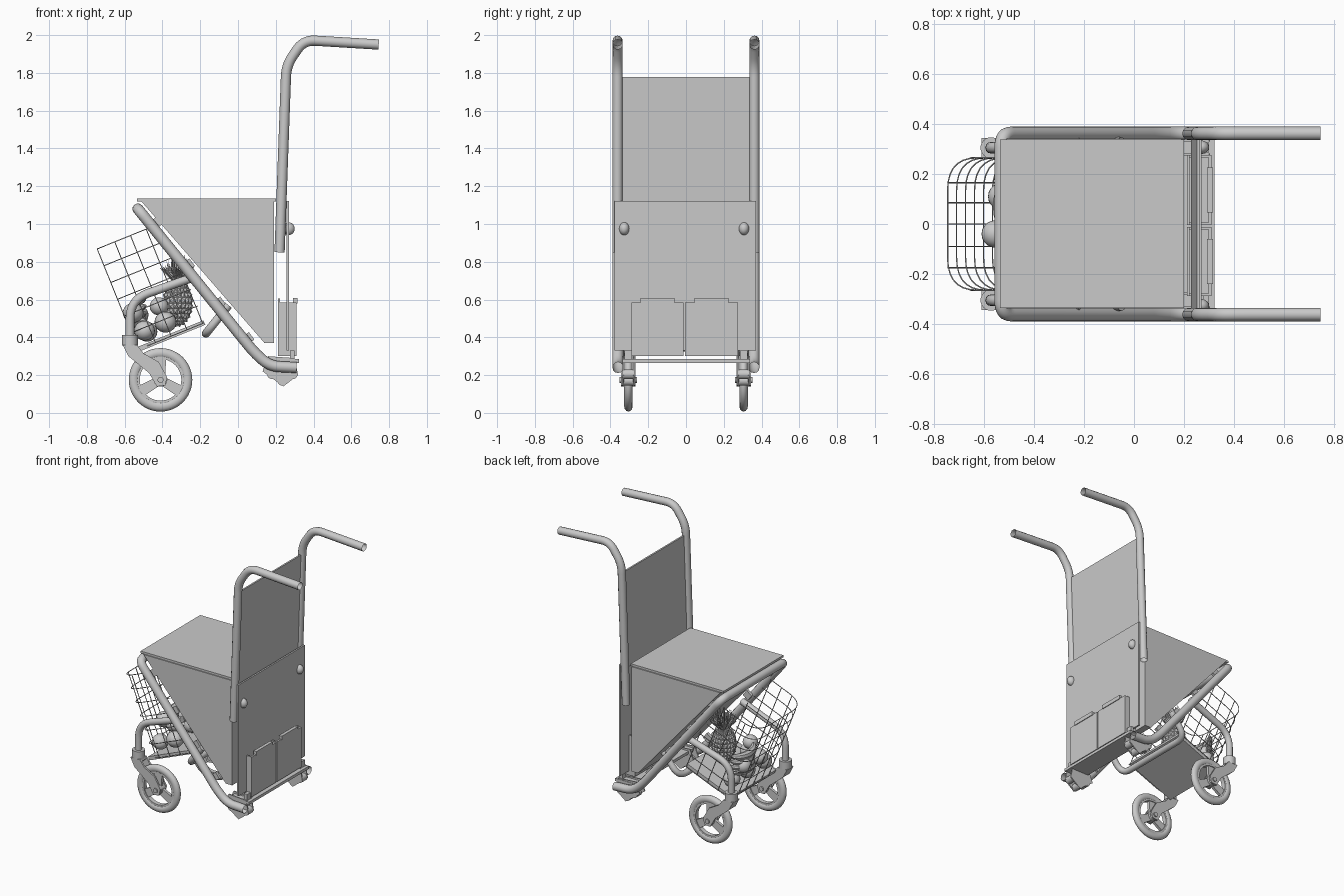
import bpy, bmesh, math, random
from mathutils import Vector, Matrix

random.seed(4)
cube = bpy.data.objects.get("Cube")
if cube:
    bpy.data.objects.remove(cube)

grey = bpy.data.materials.new("plain grey")
grey.use_nodes = True
grey.diffuse_color = (0.59, 0.59, 0.59, 1)
grey.node_tree.nodes["Principled BSDF"].inputs["Base Color"].default_value = (0.59, 0.59, 0.59, 1)


def finish(ob):
    if not ob.data.materials:
        ob.data.materials.append(grey)
    bpy.ops.object.select_all(action='DESELECT')
    ob.select_set(True)
    bpy.context.view_layer.objects.active = ob
    if ob.type == 'CURVE':
        bpy.ops.object.convert(target='MESH')
        ob = bpy.context.object
    bpy.ops.object.shade_smooth_by_angle(angle=math.radians(40))
    return ob


def from_bmesh(name, bm):
    bmesh.ops.recalc_face_normals(bm, faces=bm.faces[:])
    me = bpy.data.meshes.new(name)
    bm.to_mesh(me)
    bm.free()
    ob = bpy.data.objects.new(name, me)
    bpy.context.collection.objects.link(ob)
    return finish(ob)


def prism(name, xz, y0, y1):
    """Side profile extruded across the width."""
    bm = bmesh.new()
    face = bm.faces.new([bm.verts.new((x, y0, z)) for x, z in xz])
    new = bmesh.ops.extrude_face_region(bm, geom=[face])["geom"]
    bmesh.ops.translate(bm, verts=[g for g in new if isinstance(g, bmesh.types.BMVert)],
                        vec=(0, y1 - y0, 0))
    return from_bmesh(name, bm)


def box(name, x0, x1, y0, y1, z0, z1):
    return prism(name, [(x0, z0), (x1, z0), (x1, z1), (x0, z1)], y0, y1)


def cylinder(name, centre, r, length, axis='Y', sides=24):
    bm = bmesh.new()
    rot = Matrix.Rotation(math.pi / 2, 4, 'X') if axis == 'Y' else Matrix()
    bmesh.ops.create_cone(bm, cap_ends=True, segments=sides, radius1=r, radius2=r,
                          depth=length, matrix=Matrix.Translation(centre) @ rot)
    return from_bmesh(name, bm)


def lathe(name, centre, profile, steps=48):
    """Closed (radius, y) profile spun around the y axis."""
    bm = bmesh.new()
    vs = [bm.verts.new((r, y, 0)) for r, y in profile]
    edges = [bm.edges.new((vs[i], vs[i - 1])) for i in range(len(vs))]
    bmesh.ops.spin(bm, geom=vs + edges, cent=(0, 0, 0), axis=(0, 1, 0),
                   angle=math.tau, steps=steps)
    bmesh.ops.remove_doubles(bm, verts=bm.verts[:], dist=1e-4)
    bmesh.ops.translate(bm, verts=bm.verts[:], vec=centre)
    return from_bmesh(name, bm)


def rounded(points, r, n=7):
    """Path with its inner corners rounded."""
    pts = [Vector(p) for p in points]
    out = [pts[0]]
    for a, b, c in zip(pts, pts[1:], pts[2:]):
        d = min(r, (a - b).length * 0.49, (c - b).length * 0.49)
        p, q = b + (a - b).normalized() * d, b + (c - b).normalized() * d
        for i in range(n + 1):
            t = i / n
            out.append(p * (1 - t) ** 2 + b * 2 * t * (1 - t) + q * t * t)
    return out + [pts[-1]]


def tubes(name, paths, radius, res=4, taper=None, caps=True):
    cu = bpy.data.curves.new(name, 'CURVE')
    cu.dimensions = '3D'
    cu.bevel_depth, cu.bevel_resolution, cu.use_fill_caps = radius, res, caps
    for path in paths:
        sp = cu.splines.new('POLY')
        sp.points.add(len(path) - 1)
        for i, (pt, p) in enumerate(zip(sp.points, path)):
            pt.co = (*p, 1)
            pt.radius = taper(i / (len(path) - 1)) if taper else 1
    ob = bpy.data.objects.new(name, cu)
    bpy.context.collection.objects.link(ob)
    return finish(ob)


def ball(name, centre, size, spike=0):
    bm = bmesh.new()
    bmesh.ops.create_uvsphere(bm, u_segments=20, v_segments=12, radius=1,
                              matrix=Matrix.Translation(centre) @ Matrix.Diagonal((*size, 1)))
    if spike:
        bmesh.ops.poke(bm, faces=bm.faces[:], offset=spike)
    return from_bmesh(name, bm)


# Bag body, lid and seat back
prism("bag_body", [(-0.51, 1.118), (0.19, 1.118), (0.19, 0.37), (0.14, 0.37)], -0.338, 0.342)
box("lid", -0.535, 0.2, -0.335, 0.338, 1.12, 1.135)
prism("seat_back", [(0.228, 1.1), (0.24, 1.1), (0.263, 1.778), (0.251, 1.778)], -0.335, 0.335)
box("rear_panel", 0.258, 0.27, -0.378, 0.37, 0.33, 1.123)

# Main U frame with a front cross bar
side = [(0.31, 0.24), (0.17, 0.247), (0.09, 0.315), (-0.53, 1.08)]
frame = [(x, -0.36, z) for x, z in side] + [(x, 0.36, z) for x, z in side[::-1]]
tubes("main_frame", [rounded(frame, 0.055)], 0.029, caps=False)

# Rear platform, open-topped bins and their grips
box("rear_platform", 0.17, 0.322, -0.335, 0.34, 0.265, 0.285)
for s, y0, y1 in (("right", -0.288, -0.012), ("left", -0.004, 0.275)):
    box(s + "_bin_front", 0.298, 0.31, y0, y1, 0.3, 0.585)
    box(s + "_bin_back", 0.212, 0.222, y0, y1, 0.3, 0.605)
    box(s + "_bin_floor", 0.222, 0.298, y0, y1, 0.3, 0.31)
    for y in (y0, y1 - 0.01):
        box(s + "_bin_wall", 0.222, 0.298, y, y + 0.01, 0.31, 0.585)
    mid = (y0 + y1) / 2
    box(s + "_bin_grip", 0.292, 0.315, mid - 0.09, mid + 0.09, 0.58, 0.608)

for s, name in ((-1, "right"), (1, "left")):
    # Push handle
    grip = [(0.22, 0.85), (0.256, 1.84), (0.348, 1.974), (0.745, 1.95)]
    tubes(name + "_push_handle", [rounded([(x, s * 0.362, z) for x, z in grip], 0.06)], 0.027, caps=False)

    # Hook on the rear panel
    ball(name + "_hook", (0.268, s * 0.317 - 0.01, 0.975), (0.032, 0.027, 0.034))

    # Front wheel: tyre, rim, spokes, hub
    y, cx, cz = s * 0.305, -0.41, 0.175
    tyre = [(0.141 + 0.027 * math.cos(a), 0.022 * math.sin(a))
            for a in [i * math.tau / 12 for i in range(12)]]
    lathe(name + "_tyre", (cx, y, cz), tyre)
    lathe(name + "_rim", (cx, y, cz), [(0.11, -0.016), (0.125, -0.016), (0.125, 0.016), (0.11, 0.016)])
    cylinder(name + "_hub", (cx, y, cz), 0.036, 0.05)
    for k in range(3):
        a = math.radians(90 + 120 * k)
        d, n = Vector((math.cos(a), math.sin(a))), Vector((-math.sin(a), math.cos(a)))
        c = Vector((cx, cz))
        prism(name + "_spoke", [c + d * 0.02 + n * 0.024, c + d * 0.113 + n * 0.03,
                                c + d * 0.113 - n * 0.03, c + d * 0.02 - n * 0.024], y - 0.01, y + 0.01)

    # Fork, swivel and swivel stem
    fork = [(-0.61, 0.36), (-0.535, 0.36), (-0.5, 0.315), (-0.42, 0.27), (-0.375, 0.19),
            (-0.385, 0.145), (-0.43, 0.14), (-0.47, 0.21), (-0.58, 0.3)]
    for e in (-1, 1):
        prism(name + "_fork_arm", fork, y + e * 0.026, y + e * 0.038)
        cylinder(name + "_axle_cap", (cx, y + e * 0.04, cz), 0.016, 0.012)
    prism(name + "_fork_crown", [(-0.61, 0.36), (-0.535, 0.36), (-0.53, 0.345), (-0.58, 0.3)], y - 0.03, y + 0.03)
    cylinder(name + "_swivel", (-0.572, y, 0.385), 0.042, 0.055, 'Z')
    stem = [(-0.572, y, 0.39), (-0.572, y, 0.6), (-0.215, s * 0.325, 0.725)]
    tubes(name + "_wheel_arm", [rounded(stem, 0.13)], 0.023)

    # Small rear foot: cheek plates with rollers
    foot = [(0.13, 0.22), (0.16, 0.3), (0.3, 0.29), (0.318, 0.2), (0.24, 0.14)]
    for e in (-1, 1):
        prism(name + "_foot_plate", foot, s * 0.305 + e * 0.024, s * 0.305 + e * 0.032)
    for x, z in ((0.18, 0.205), (0.235, 0.17), (0.29, 0.205)):
        cylinder(name + "_foot_roller", (x, s * 0.305, z), 0.026, 0.056, sides=16)
    box(name + "_foot_post", 0.275, 0.3, s * 0.305 - 0.02, s * 0.305 + 0.02, 0.285, 0.33)

    # Spacers joining bag and frame
    for t in (0.12, 0.4, 0.66, 0.9):
        x, z = -0.53 + 0.63 * t, 1.08 - 0.78 * t
        prism(name + "_spacer", [(x + 0.01, z - 0.02), (x + 0.05, z + 0.01),
                                 (x + 0.02, z + 0.05), (x - 0.02, z + 0.02)], s * 0.315, s * 0.335)

# Lower support bar
bar = [(-0.05, 0.57), (-0.17, 0.42)]
path = [(x, -0.325, z) for x, z in bar] + [(x, 0.325, z) for x, z in bar[::-1]]
tubes("lower_bar", [rounded(path, 0.08)], 0.022)

# Tilted wire basket, cut off along the sloping frame
C, S, W, H = math.cos(math.radians(22)), math.sin(math.radians(22)), 0.265, 0.575


def tilt(u, y, h):
    return (-0.53 + u * C - h * S, y, 0.335 + u * S + h * C)


def reach(h):
    return min(0.38, (0.576 + h * (S - 0.819 * C)) / (C + 0.819 * S))


wires = []
for k in range(7):
    h = H * k / 6
    u = reach(h)
    wires.append(rounded([tilt(u, W, h), tilt(0, W, h), tilt(0, -W, h), tilt(u, -W, h)], 0.13))
for y in (-0.175, -0.09, 0, 0.085, 0.165):
    wires.append([tilt(0, y, 0), tilt(0, y, H)])
for u in (0.1, 0.19, 0.28, 0.37):
    top = min(H, (0.576 - u * (C + 0.819 * S)) / (0.819 * C - S))
    for y in (-W, W):
        wires.append([tilt(u, y, 0), tilt(u, y, top)])
tubes("basket_wires", wires, 0.0028, 1)
floor = [tilt(u, 0, h) for u, h in ((0, -0.012), (0.38, -0.012), (0.38, 0.014), (0, 0.014))]
prism("basket_floor", [(p[0], p[2]) for p in floor], -0.25, 0.25)

# Round fruit
for u, y, h, r in ((0.05, -0.04, 0.19, 0.055), (0.07, 0.11, 0.17, 0.055), (0.07, -0.17, 0.08, 0.055),
                   (0.08, 0.0, 0.07, 0.055), (0.08, 0.17, 0.07, 0.055), (0.19, -0.16, 0.08, 0.058),
                   (0.19, -0.13, 0.17, 0.05)):
    ball("round_fruit", tilt(u, y, h), (r, r, r * 0.95))

# Bananas
for k in range(4):
    arc = []
    for i in range(11):
        a = math.radians(-65 + 13 * i)
        arc.append(tilt(0.14 - 0.09 * math.cos(a) + 0.012 * k, 0.07 + 0.14 * math.sin(a), 0.13 + 0.035 * k))
    tubes("banana", [arc], 0.026, 2, lambda t: 0.25 + 0.75 * math.sin(math.pi * t) ** 0.5)

# Spiky fruit with a leaf crown
ball("spiky_fruit", (-0.32, 0.03, 0.58), (0.075, 0.075, 0.115), 0.012)
leaves = []
for k in range(50):
    a, spread = k * 2.4, 0.025 + 0.085 * random.random()
    d = Vector((math.cos(a), math.sin(a), 0))
    base = Vector((-0.315, 0.03, 0.68))
    leaves.append([base, base + d * spread * 0.8 + Vector((0, 0, 0.07)),
                   base + d * spread + Vector((0, 0, 0.19 - spread))])
tubes("leaf_crown", leaves, 0.01, 1, lambda t: 1.02 - t)
